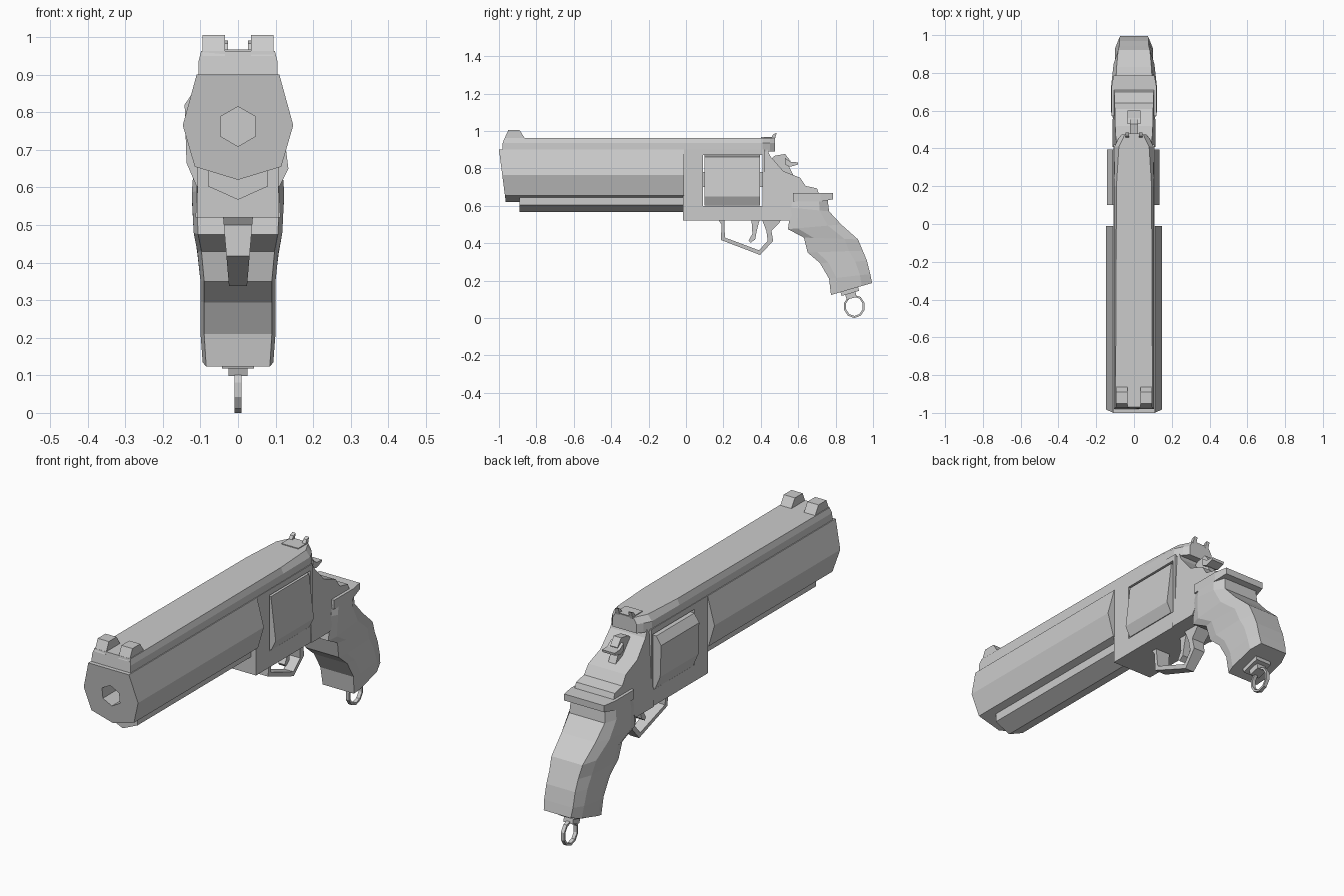
import bpy, bmesh, math
from mathutils import Vector

if "Cube" in bpy.data.objects:
    bpy.data.objects.remove(bpy.data.objects["Cube"])


def make(name, verts, faces):
    bm = bmesh.new()
    vs = [bm.verts.new(v) for v in verts]
    for f in faces:
        bm.faces.new([vs[i] for i in f])
    bmesh.ops.recalc_face_normals(bm, faces=bm.faces)
    me = bpy.data.meshes.new(name)
    bm.to_mesh(me)
    bm.free()
    ob = bpy.data.objects.new(name, me)
    bpy.context.collection.objects.link(ob)
    return ob


def loft(name, rings):
    """Skin a stack of equal-length rings and cap both ends."""
    n, m = len(rings[0]), len(rings)
    verts = [p for r in rings for p in r]
    faces = [list(range(n)), list(range((m - 1) * n, m * n))]
    for k in range(m - 1):
        for i in range(n):
            j = (i + 1) % n
            faces.append([k * n + i, k * n + j, (k + 1) * n + j, (k + 1) * n + i])
    return make(name, verts, faces)


def prism(name, profile, half, x=0.0):
    """Extrude a (y, z) profile across x; half may be a function of z."""
    h = half if callable(half) else (lambda z: half)
    return loft(name, [[(x + s * h(z), y, z) for y, z in profile] for s in (-1, 1)])


def box(name, x0, x1, y0, y1, z0, z1):
    return prism(name, [(y0, z0), (y1, z0), (y1, z1), (y0, z1)], (x1 - x0) / 2, (x0 + x1) / 2)


def mirrored(half):
    """Right half section, top to bottom, completed with its mirror."""
    return half + [(-x, z) for x, z in reversed(half) if x > 1e-6]


def cut(ob, cutter):
    cutter.hide_render = True
    mod = ob.modifiers.new("cut", 'BOOLEAN')
    mod.operation, mod.solver, mod.object = 'DIFFERENCE', 'EXACT', cutter
    bpy.context.view_layer.objects.active = ob
    bpy.ops.object.modifier_apply(modifier=mod.name)
    bpy.data.objects.remove(cutter)


# Barrel with raked muzzle and hexagonal bore
sec = mirrored([(.11, .9), (.147, .765), (.115, .655), (0, .62)])
barrel = loft("barrel", [[(x, -1 + (.9 - z) * .13, z) for x, z in sec],
                         [(x, -.01, z) for x, z in sec]])
hexa = [(.053 * math.sin(i * math.pi / 3), .762 + .053 * math.cos(i * math.pi / 3)) for i in range(6)]
cut(barrel, loft("bore_cutter", [[(x, y, z) for x, z in hexa] for y in (-1.1, -.7)]))

# Lug below the barrel
sec = mirrored([(.08, .66), (.08, .603), (0, .567)])
loft("under_lug", [[(x, y, z) for x, z in sec] for y in (-.89, 0)])

# Top rib, its upper face narrowing towards the rear
rings = []
for y, base, top in ((-.98, .106, .098), (.2, .106, .093), (.41, .104, .08), (.45, .085, .06), (.475, .065, .048)):
    s = mirrored([(top, .963), (base * .99, .935), (base, .89)])
    rings.append([(x, y + (.01 if y < -.9 and z > .95 else 0), z) for x, z in s])
loft("top_rib", rings)

# Sights
for s, side in ((-1, "left"), (1, "right")):
    prism("front_sight_" + side, [(-.975, .95), (-.95, 1.005), (-.89, 1.005), (-.855, .95)],
          lambda z: .03, s * .064)
    prism("rear_sight_" + side, [(.45, .955), (.475, .955), (.485, .99), (.467, .983)], .009, s * .036)
prism("rear_sight_base", [(.40, .95), (.47, .945), (.478, .967), (.40, .967)], .046)

# Frame with cylinder window
frame = box("frame", -.108, .108, -.015, .42, .52, .9)
cut(frame, box("window_cutter", -.3, .3, .09, .408, .6, .872))

# Cylinder, slightly rotated out of symmetry
sec = [(.134, .65), (.108, .862), (0, .872), (-.115, .86), (-.142, .82),
       (-.137, .665), (-.11, .602), (.11, .602)]
loft("cylinder", [[(x, y, z) for x, z in sec] for y in (.1, .395)])
box("cylinder_pin", -.04, .04, .08, .42, .7, .78)

# Rear of the frame, sloping down to the grip
prism("rear_frame", [(.408, .9), (.435, .9), (.45, .866), (.52, .786), (.61, .75), (.64, .706), (.70, .693),
                     (.72, .64), (.6, .6), (.55, .52), (.408, .52)],
      lambda z: .113 - .05 * (z - .52))

# Grip cap plate
loft("grip_cap", [[(s * w, y, z) for s, z in ((-1, z0), (1, z0), (1, .667), (-1, .667))]
                  for y, w, z0 in ((.572, .12, .622), (.72, .12, .622), (.787, .108, .635))])

# Grip: front point, back point, half width
rows = [((.575, .65), (.755, .65), .118), ((.562, .59), (.765, .57), .123),
        ((.545, .475), (.83, .50), .118), ((.63, .43), (.92, .42), .108),
        ((.65, .35), (.945, .36), .1), ((.716, .294), (.968, .305), .1),
        ((.765, .21), (.985, .235), .1), ((.775, .123), (.995, .187), .094)]
rings = []
for f, b, w in rows:
    f, b = Vector(f), Vector(b)
    ring = []
    for t, k in ((0, .9), (.18, 1), (.75, 1), (1, .78)):
        p = f.lerp(b, t)
        ring.append((w * k, p.x, p.y))
    rings.append(ring + [(-x, y, z) for x, y, z in reversed(ring)])
loft("grip", rings)

# Trigger guard, narrowing downwards
prism("trigger_guard", [(.17, .53), (.205, .53), (.208, .43), (.39, .362), (.437, .412), (.43, .465), (.405, .53),
                        (.51, .53), (.5, .51), (.457, .465), (.466, .412), (.396, .337), (.187, .417), (.19, .5)],
      lambda z: .024 + .085 * (z - .337))

# Trigger
prism("trigger", [(.35, .53), (.355, .45), (.335, .415), (.345, .402), (.37, .42), (.377, .46), (.395, .53)], .018)

# Hammer and spur
prism("hammer", [(.44, .84), (.476, .868), (.53, .877), (.558, .84), (.55, .81), (.585, .74), (.5, .74)], .02)
prism("hammer_spur", [(.53, .855), (.56, .834), (.6, .832), (.598, .82), (.555, .808), (.53, .82)], .034)

# Lanyard mount and ring
prism("lanyard_plate", [(.832, .118), (.925, .145), (.92, .168), (.825, .142)], .042)
prism("lanyard_stud", [(.86, .098), (.912, .112), (.905, .145), (.85, .128)], .025)
ring_pts = []
for x, r in ((-.009, .062), (-.009, .051), (.009, .051), (.009, .062)):
    ring_pts.append([(x, .9 + .92 * r * math.sin(a * math.pi / 5), .062 + r * math.cos(a * math.pi / 5))
                     for a in range(10)])
faces = [[k * 10 + i, k * 10 + (i + 1) % 10, (k + 1) % 4 * 10 + (i + 1) % 10, (k + 1) % 4 * 10 + i]
         for k in range(4) for i in range(10)]
make("lanyard_ring", [p for r in ring_pts for p in r], faces)
